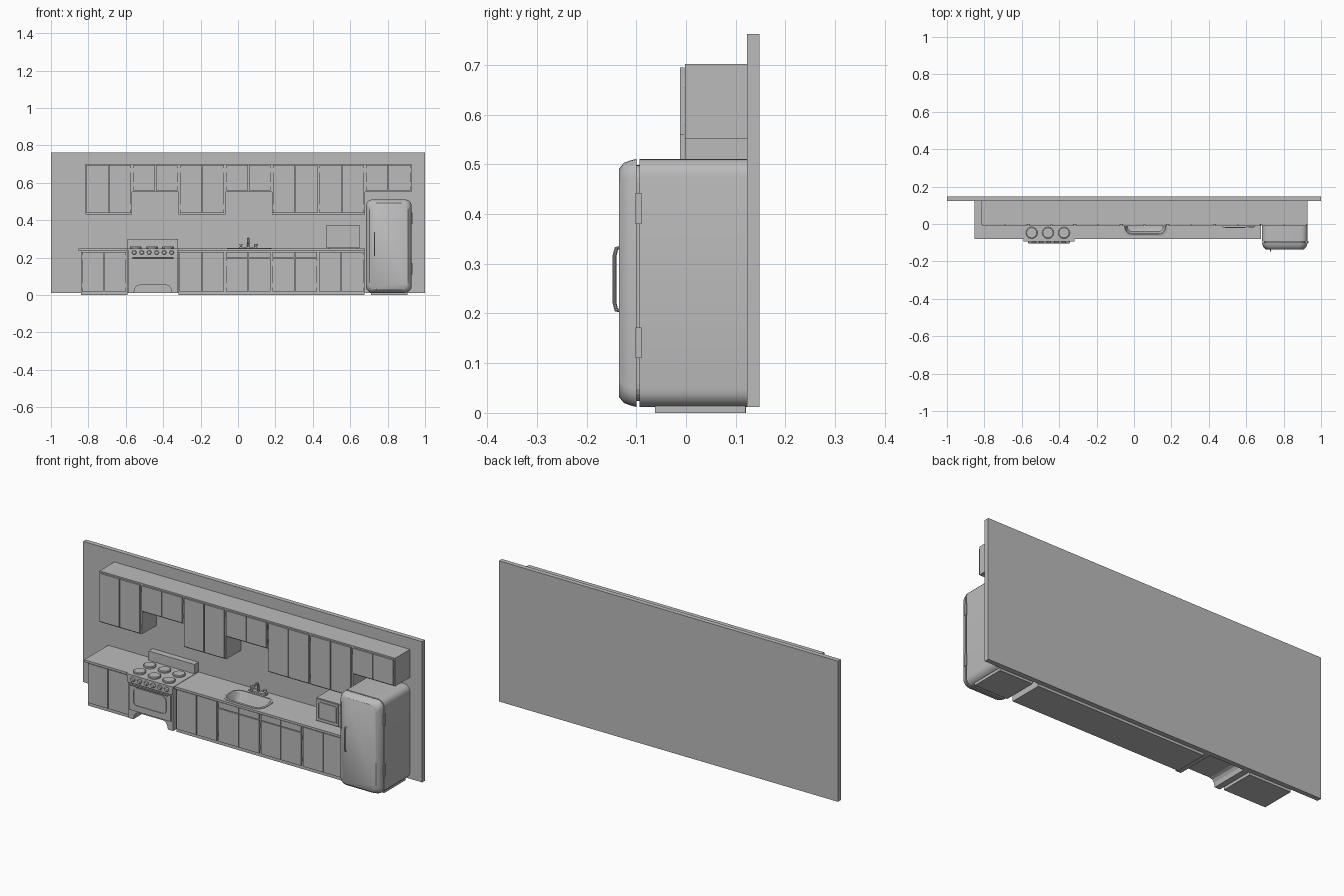
import bpy, bmesh, math
from mathutils import Vector

if "Cube" in bpy.data.objects:
    bpy.data.objects.remove(bpy.data.objects["Cube"])

grey = bpy.data.materials.new("plain_grey")
grey.diffuse_color = (0.5, 0.5, 0.5, 1)
grey.use_nodes = True
grey.node_tree.nodes["Principled BSDF"].inputs["Base Color"].default_value = grey.diffuse_color


def finish(name, bm, smooth=False):
    bmesh.ops.recalc_face_normals(bm, faces=bm.faces)
    me = bpy.data.meshes.new(name)
    bm.to_mesh(me)
    bm.free()
    ob = bpy.data.objects.new(name, me)
    bpy.context.collection.objects.link(ob)
    me.materials.append(grey)
    if smooth:
        bpy.ops.object.select_all(action='DESELECT')
        bpy.context.view_layer.objects.active = ob
        ob.select_set(True)
        bpy.ops.object.shade_smooth_by_angle(angle=math.radians(32))
    return ob


def loft(name, rings, smooth=False):
    """Closed solid through matching rings of points."""
    bm = bmesh.new()
    vs = [[bm.verts.new(p) for p in r] for r in rings]
    n = len(vs[0])
    for a, b in zip(vs, vs[1:]):
        for i in range(n):
            bm.faces.new((a[i], a[(i + 1) % n], b[(i + 1) % n], b[i]))
    bm.faces.new(vs[0])
    bm.faces.new(vs[-1])
    return finish(name, bm, smooth)


def box(name, x0, x1, y0, y1, z0, z1):
    return loft(name, [[(x0, y0, z), (x1, y0, z), (x1, y1, z), (x0, y1, z)] for z in (z0, z1)])


def rrect(a0, a1, b0, b1, r, n=6):
    """Rounded rectangle as 2D points."""
    out = []
    for k, (cx, cy) in enumerate(((a1 - r, b1 - r), (a0 + r, b1 - r), (a0 + r, b0 + r), (a1 - r, b0 + r))):
        for i in range(n + 1):
            t = math.pi / 2 * (k + i / n)
            out.append((cx + r * math.cos(t), cy + r * math.sin(t)))
    return out


def xz(pts, y):
    return [(p[0], y, p[1]) for p in pts]


def xy(pts, z):
    return [(p[0], p[1], z) for p in pts]


def circle(cx, cy, r, n=24):
    return [(cx + r * math.cos(2 * math.pi * i / n), cy + r * math.sin(2 * math.pi * i / n)) for i in range(n)]


def tube(name, pts, r, n=10):
    rings = []
    P = [Vector(p) for p in pts]
    for i, p in enumerate(P):
        d = (P[min(i + 1, len(P) - 1)] - P[max(i - 1, 0)]).normalized()
        u = d.cross(Vector((1, 0, 0)) if abs(d.x) < 0.9 else Vector((0, 0, 1))).normalized()
        v = d.cross(u)
        rings.append([p + r * (u * math.cos(t) + v * math.sin(t))
                      for t in (2 * math.pi * k / n for k in range(n))])
    return loft(name, rings, True)


def frame(name, x0, x1, z0, z1, y0, y1, w, r):
    """Rounded ring frame facing the front."""
    a, b = rrect(x0, x1, z0, z1, r), rrect(x0 + w, x1 - w, z0 + w, z1 - w, max(r - w, 0.001))
    bm = bmesh.new()
    vs = [[bm.verts.new(p) for p in ring] for ring in (xz(a, y1), xz(a, y0), xz(b, y0), xz(b, y1))]
    n = len(a)
    for k in range(4):
        for i in range(n):
            j = (i + 1) % n
            bm.faces.new((vs[k][i], vs[k][j], vs[(k + 1) % 4][j], vs[(k + 1) % 4][i]))
    return finish(name, bm)


def door_pair(name, x0, x1, yb, z0, z1, hinges=True):
    mid, g = (x0 + x1) / 2, 0.002
    for s, (a, b) in (("left", (x0 + 0.006, mid - g)), ("right", (mid + g, x1 - 0.006))):
        box(f"{name}_{s}", a, b, yb - 0.010, yb - 0.001, z0, z1)
        hx = a - 0.002 if s == "left" else b
        if hinges:
            for hz in (z0 + 0.02, z1 - 0.04):
                box(f"{name}_{s}_hinge", hx, hx + 0.002, yb - 0.006, yb, hz, hz + 0.025)


BACK = 0.123
# Wall panel
box("wall", -1, 1, BACK, 0.148, 0.012, 0.762)

# Upper cabinets
for i, tall in enumerate((1, 0, 1, 0, 1, 1, 0)):
    x0 = -0.815 + i * 0.249
    zb = 0.43 if tall else 0.552
    box(f"upper_cabinet_{i}", x0, x0 + 0.249, -0.002, BACK, zb, 0.702)
    door_pair(f"upper_door_{i}", x0, x0 + 0.249, -0.002, zb + 0.008, 0.695)

# Lower cabinets
edges = [(-0.84, -0.592, 0), (-0.318, -0.07, 0), (-0.07, 0.179, 1), (0.179, 0.428, 1), (0.428, 0.677, 0)]
lowers = []
for i, (x0, x1, drawer) in enumerate(edges):
    lowers.append(box(f"lower_cabinet_{i}", x0, x1, -0.062, BACK - 0.002, 0, 0.236))
    door_pair(f"lower_door_{i}", x0, x1, -0.062, 0.02, 0.196 if drawer else 0.23)
    if drawer:
        door_pair(f"drawer_{i}", x0, x1, -0.062, 0.2, 0.231, False)

# Countertops
box("left_counter", -0.852, -0.592, -0.08, BACK, 0.236, 0.248)
counter = box("right_counter", -0.318, 0.68, -0.08, BACK, 0.236, 0.248)

# Sink recess cut into counter and cabinet
cut = loft("sink_cutter", [xy(rrect(-0.052, 0.172, -0.057, 0.062, 0.035), z) for z in (0.17, 0.3)])
for ob in (counter, lowers[2]):
    m = ob.modifiers.new("recess", 'BOOLEAN')
    m.operation, m.solver, m.object = 'DIFFERENCE', 'EXACT', cut
    bpy.context.view_layer.objects.active = ob
    bpy.ops.object.modifier_apply(modifier=m.name)
bpy.data.objects.remove(cut)

# Sink basin with rim


def sink_ring(d, z):
    return xy(rrect(-0.06 + d, 0.18 - d, -0.065 + d, 0.07 - d, 0.045 - d * 0.7), z)


loft("sink_basin", [sink_ring(d, z) for d, z in (
    (0.03, 0.18), (0.011, 0.2), (0.009, 0.248), (0, 0.248), (0, 0.251), (0.002, 0.252), (0.01, 0.252),
    (0.013, 0.248), (0.018, 0.2), (0.024, 0.19), (0.034, 0.186))], True)
loft("sink_drain", [xy(circle(0.06, 0, 0.01), z) for z in (0.184, 0.188)])

# Faucet and taps
box("faucet_base", 0.005, 0.105, 0.083, 0.103, 0.248, 0.256)
tube("faucet", [(0.055, 0.093, 0.25), (0.055, 0.093, 0.285), (0.055, 0.088, 0.298), (0.055, 0.075, 0.303),
                (0.055, 0.055, 0.298), (0.055, 0.04, 0.288), (0.055, 0.036, 0.278)], 0.006)
for x in (0.016, 0.094):
    loft("tap_post", [xy(circle(x, 0.093, 0.005, 12), z) for z in (0.25, 0.268)], True)
    loft("tap_knob", [xy(circle(x, 0.093, 0.009, 12), z) for z in (0.266, 0.274)], True)

# Stove body with arched foot cutout
arch = [(-0.353, 0.012), (-0.358, 0.034), (-0.367, 0.047), (-0.382, 0.053)]
prof = [(-0.588, 0.012), (-0.588, 0.24), (-0.322, 0.24), (-0.322, 0.012)] + arch
prof += [(-0.91 - x, z) for x, z in reversed(arch)]
loft("stove_body", [xz(prof, -0.086), xz(prof, BACK)])
box("stove_top", -0.592, -0.318, -0.094, BACK, 0.24, 0.25)
box("stove_backguard", -0.59, -0.32, 0.09, BACK, 0.25, 0.3)
box("stove_control_panel", -0.588, -0.322, -0.092, -0.086, 0.205, 0.24)
for i in range(6):
    x = -0.555 + i * 0.04
    loft("stove_knob", [xz(circle(x, 0.228, r, 16), y) for r, y in ((0.012, -0.09), (0.012, -0.098), (0.009, -0.103))])
for y in (-0.047, 0.038):
    for x in (-0.547, -0.46, -0.374):
        loft("burner", [xy(circle(x, y, r), z) for r, z in ((0.031, 0.25), (0.031, 0.257), (0.027, 0.26))])
# Oven door, window and handle
box("oven_door", -0.578, -0.332, -0.094, -0.086, 0.062, 0.2)
frame("oven_window_frame", -0.553, -0.357, 0.09, 0.19, -0.098, -0.093, 0.005, 0.025)
tube("oven_handle", [(-0.565, -0.101, 0.2), (-0.345, -0.101, 0.2)], 0.004)
for x in (-0.56, -0.35):
    box("oven_handle_mount", x - 0.004, x + 0.004, -0.101, -0.093, 0.197, 0.203)

# Microwave
box("microwave_body", 0.472, 0.65, -0.012, BACK - 0.01, 0.253, 0.375)
for x in (0.482, 0.63):
    for y in (0, 0.09):
        box("microwave_foot", x, x + 0.01, y, y + 0.01, 0.247, 0.254)
box("microwave_door", 0.474, 0.602, -0.018, -0.012, 0.256, 0.372)
frame("microwave_window_frame", 0.486, 0.594, 0.268, 0.36, -0.022, -0.017, 0.005, 0.008)
box("microwave_controls", 0.606, 0.647, -0.016, -0.012, 0.256, 0.372)
box("microwave_keypad", 0.611, 0.642, -0.019, -0.015, 0.262, 0.33)

# Fridge body and bevelled door


def fridge_ring(d, y):
    return xz(rrect(0.684 + d, 0.928 - d, 0.012 + d, 0.511 - d, 0.035, 5), y)


loft("fridge_body", [fridge_ring(0, -0.094), fridge_ring(0, BACK)], True)
loft("fridge_seal", [fridge_ring(0.012, -0.103), fridge_ring(0.012, -0.093)])
loft("fridge_door", [fridge_ring(d, y) for d, y in ((0, -0.1), (0.003, -0.112), (0.008, -0.125), (0.02, -0.135))], True)
box("fridge_base", 0.71, 0.905, -0.062, 0.12, 0, 0.02)
for z in (0.11, 0.38):
    box("fridge_hinge", 0.924, 0.933, -0.102, -0.09, z, z + 0.062)
tube("fridge_handle", [(0.73, -0.132, 0.206), (0.73, -0.14, 0.207), (0.73, -0.144, 0.222), (0.73, -0.144, 0.315),
                       (0.73, -0.14, 0.331), (0.73, -0.132, 0.332)], 0.004)
